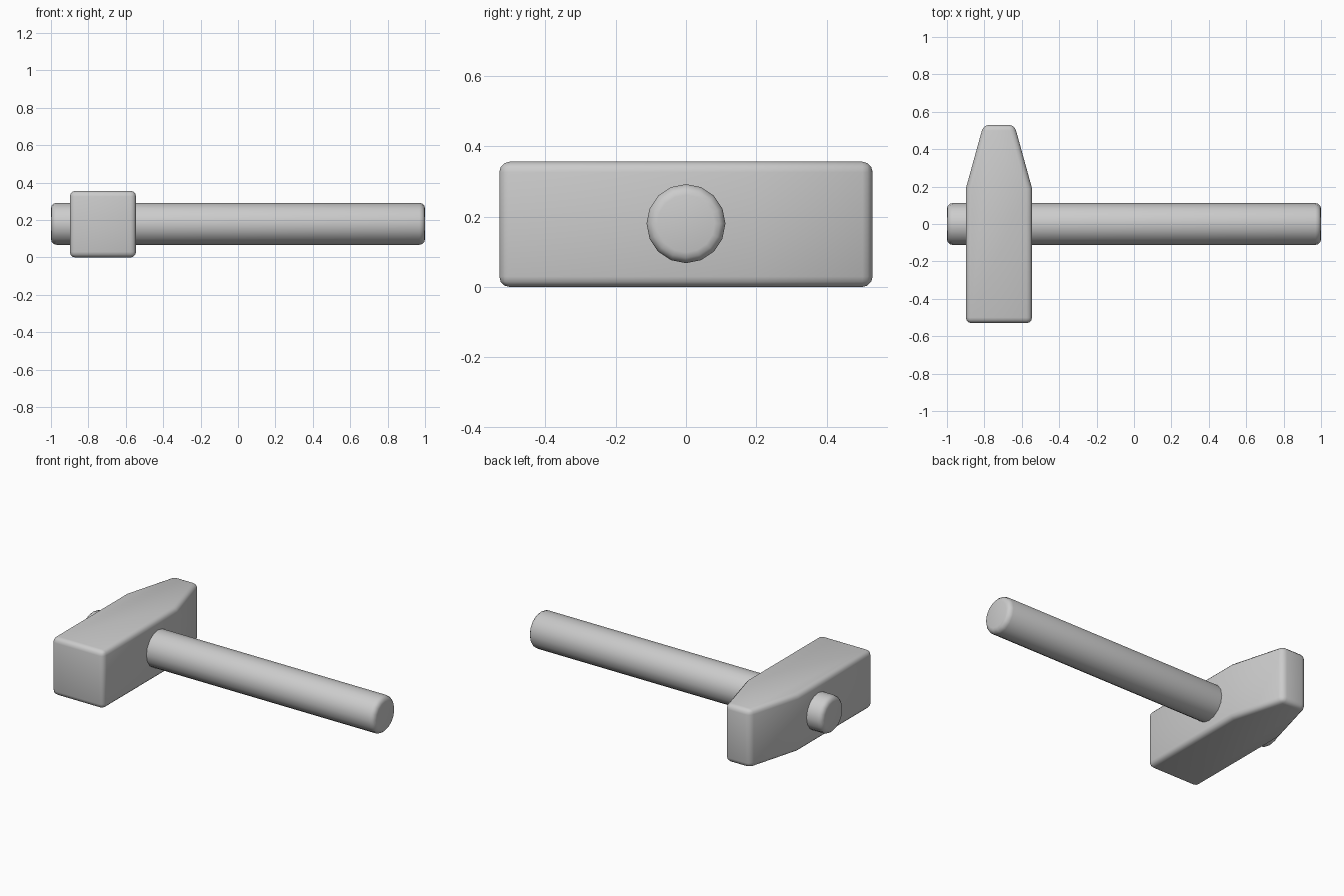
import bpy, bmesh, math
from mathutils import Matrix

cube = bpy.data.objects.get("Cube")
if cube:
    bpy.data.objects.remove(cube, do_unlink=True)

GREY = (0.6, 0.6, 0.6, 1)
grey = bpy.data.materials.new("plain grey")
grey.use_nodes = True
grey.diffuse_color = GREY
grey.node_tree.nodes["Principled BSDF"].inputs["Base Color"].default_value = GREY


def finish(name, bm, bevel):
    """Turn a bmesh into a smooth object with rounded edges."""
    bmesh.ops.recalc_face_normals(bm, faces=bm.faces)
    for f in bm.faces:
        f.smooth = True
    mesh = bpy.data.meshes.new(name)
    bm.to_mesh(mesh)
    bm.free()
    mesh.materials.append(grey)
    obj = bpy.data.objects.new(name, mesh)
    bpy.context.collection.objects.link(obj)
    mod = obj.modifiers.new("rounded edges", 'BEVEL')
    mod.width = bevel
    mod.segments = 3
    mod.limit_method = 'ANGLE'
    mod.angle_limit = math.radians(40)
    return obj


# Head: tapered outline extruded upward
HEAD_X, HEIGHT = -0.722, 0.356
half = [(0.177, -0.53), (0.177, 0.19), (0.083, 0.53)]
outline = half + [(-x, y) for x, y in reversed(half)]
bm = bmesh.new()
base = bm.faces.new([bm.verts.new((HEAD_X + x, y, 0)) for x, y in outline])
top = bmesh.ops.extrude_face_region(bm, geom=[base])["geom"]
bmesh.ops.translate(bm, vec=(0, 0, HEIGHT),
                    verts=[v for v in top if isinstance(v, bmesh.types.BMVert)])
finish("hammer_head", bm, 0.03)

# Handle: rod running through the head
bm = bmesh.new()
bmesh.ops.create_cone(bm, cap_ends=True, segments=16, radius1=0.112,
                      radius2=0.112, depth=2,
                      matrix=Matrix.Translation((0, 0, HEIGHT / 2 + 0.002))
                      @ Matrix.Rotation(math.pi / 2, 4, 'Y'))
finish("handle", bm, 0.03)
